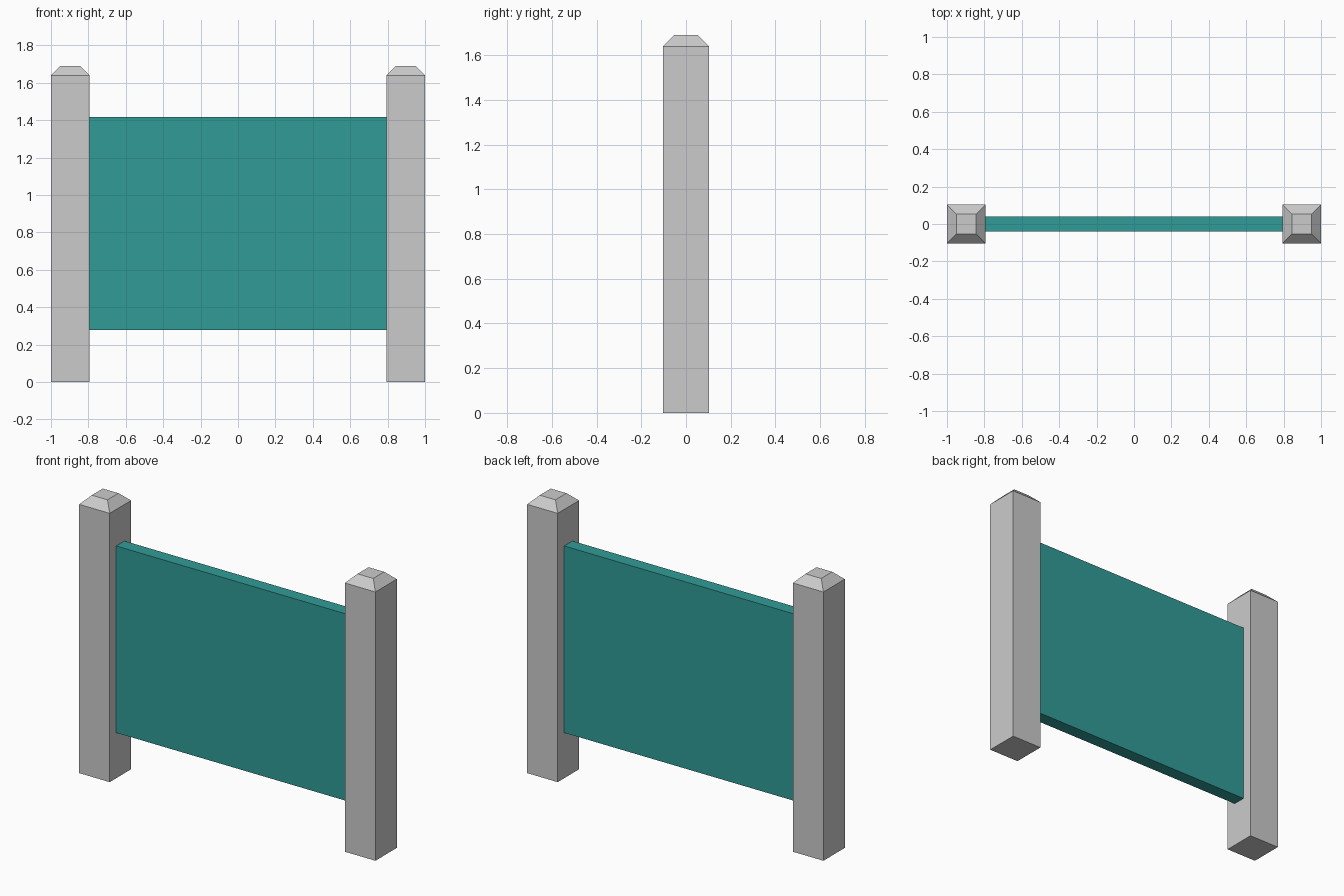
import bpy, bmesh

if "Cube" in bpy.data.objects:
    bpy.data.objects.remove(bpy.data.objects["Cube"])

POST_HALF, CAP_HALF = 0.103, 0.053
SHOULDER_Z, TOP_Z = 1.64, 1.69
PANEL_X, PANEL_Y = 0.794, 0.04
PANEL_BOTTOM, PANEL_TOP = 0.277, 1.417


def stacked(name, sections, x=0.0):
    """Closed solid through rectangular sections (half x, half y, z)."""
    bm = bmesh.new()
    rings = [[bm.verts.new((sx * hx, sy * hy, z))
              for sx, sy in ((-1, -1), (1, -1), (1, 1), (-1, 1))]
             for hx, hy, z in sections]
    bm.faces.new(rings[0][::-1])
    bm.faces.new(rings[-1])
    for low, high in zip(rings, rings[1:]):
        for i in range(4):
            j = (i + 1) % 4
            bm.faces.new((low[i], low[j], high[j], high[i]))
    mesh = bpy.data.meshes.new(name)
    bm.to_mesh(mesh)
    bm.free()
    obj = bpy.data.objects.new(name, mesh)
    obj.location.x = x
    bpy.context.collection.objects.link(obj)
    return obj


# Square posts with chamfered tops
for side, sign in (("left", -1), ("right", 1)):
    stacked(side + "_post", [(POST_HALF, POST_HALF, 0),
                             (POST_HALF, POST_HALF, SHOULDER_Z),
                             (CAP_HALF, CAP_HALF, TOP_Z)],
            x=sign * (1 - POST_HALF))

# Teal panel between the posts
panel = stacked("panel", [(PANEL_X, PANEL_Y, PANEL_BOTTOM),
                          (PANEL_X, PANEL_Y, PANEL_TOP)])
teal = bpy.data.materials.new("teal")
teal.diffuse_color = (0.03, 0.33, 0.31, 1)
teal.use_nodes = True
teal.node_tree.nodes["Principled BSDF"].inputs["Base Color"].default_value = teal.diffuse_color
panel.data.materials.append(teal)
